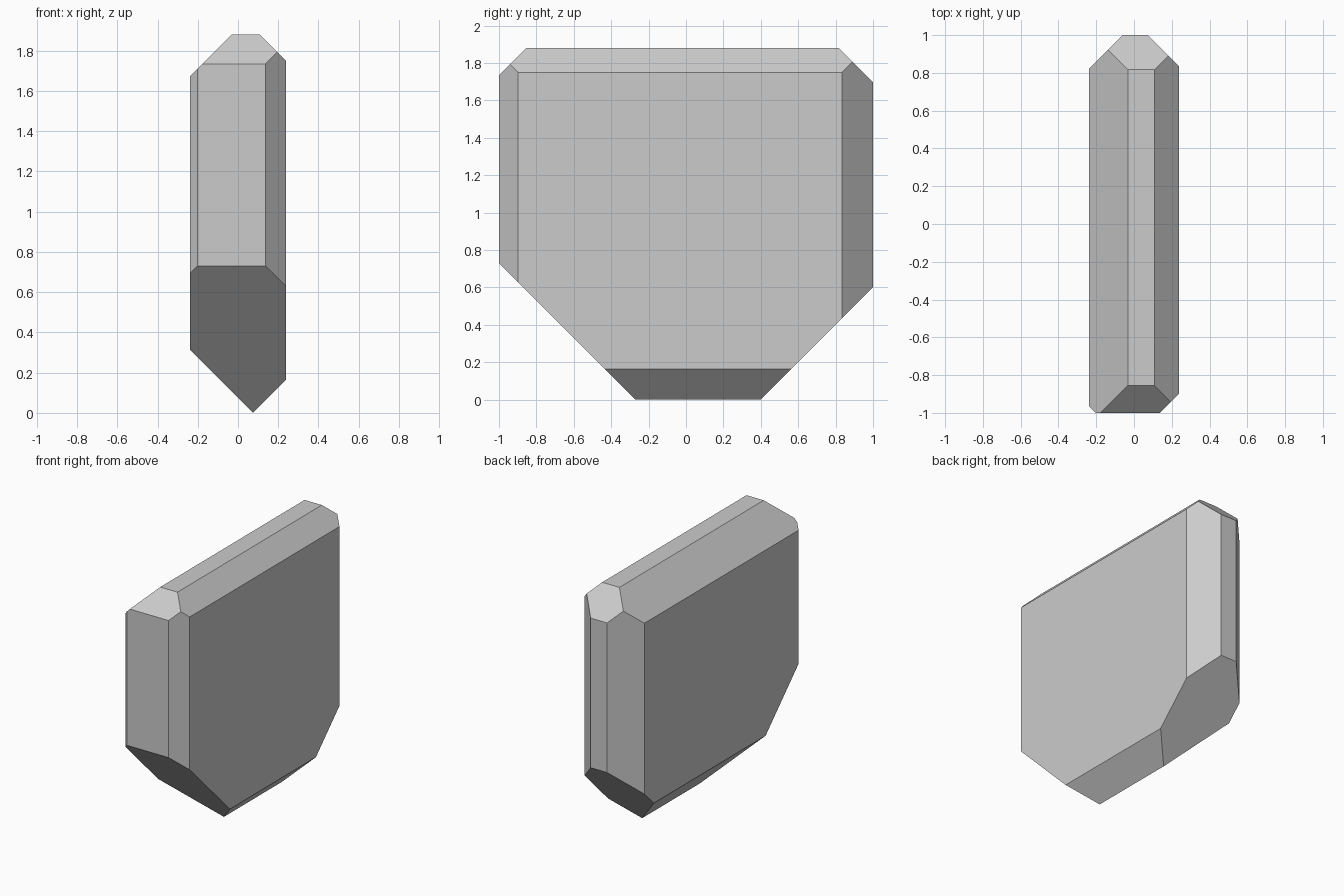
import bpy, bmesh
from mathutils import Vector

if "Cube" in bpy.data.objects:
    bpy.data.objects.remove(bpy.data.objects["Cube"])

# Solid block, later trimmed by 45 degree chamfers
x0, x1, z0, z1 = -0.238, 0.238, -0.3, 1.88
bm = bmesh.new()
bmesh.ops.create_cube(bm, size=1)
for v in bm.verts:
    v.co = (x0 if v.co.x < 0 else x1, v.co.y * 2, z0 if v.co.z < 0 else z1)


def chamfer(normal, offset):
    """Remove everything where normal . p > offset and cap the cut."""
    n = Vector(normal)
    cut = bmesh.ops.bisect_plane(
        bm, geom=bm.verts[:] + bm.edges[:] + bm.faces[:], dist=1e-5,
        plane_co=n * offset / n.length_squared, plane_no=n, clear_outer=True)
    rim = [e for e in cut["geom_cut"]
           if isinstance(e, bmesh.types.BMEdge) and e.is_boundary]
    if rim:
        bmesh.ops.edgeloop_fill(bm, edges=rim)


# Underside slopes, upper slopes, upright corners
for normal, offset in [
    ((-1, 0, -1), -0.075), ((1, 0, -1), 0.075),
    ((0, -1, -1), 0.27), ((0, 1, -1), 0.40),
    ((-1, 0, 1), 1.912), ((1, 0, 1), 1.988),
    ((0, -1, 1), 2.735), ((0, 1, 1), 2.697),
    ((-1, 1, 0), 1.06), ((1, 1, 0), 1.073),
    ((-1, -1, 0), 1.202), ((1, -1, 0), 1.137),
]:
    chamfer(normal, offset)

bmesh.ops.remove_doubles(bm, verts=bm.verts[:], dist=1e-4)
bmesh.ops.recalc_face_normals(bm, faces=bm.faces[:])
mesh = bpy.data.meshes.new("chamfered_block")
bm.to_mesh(mesh)
bm.free()
bpy.context.collection.objects.link(bpy.data.objects.new("chamfered_block", mesh))
